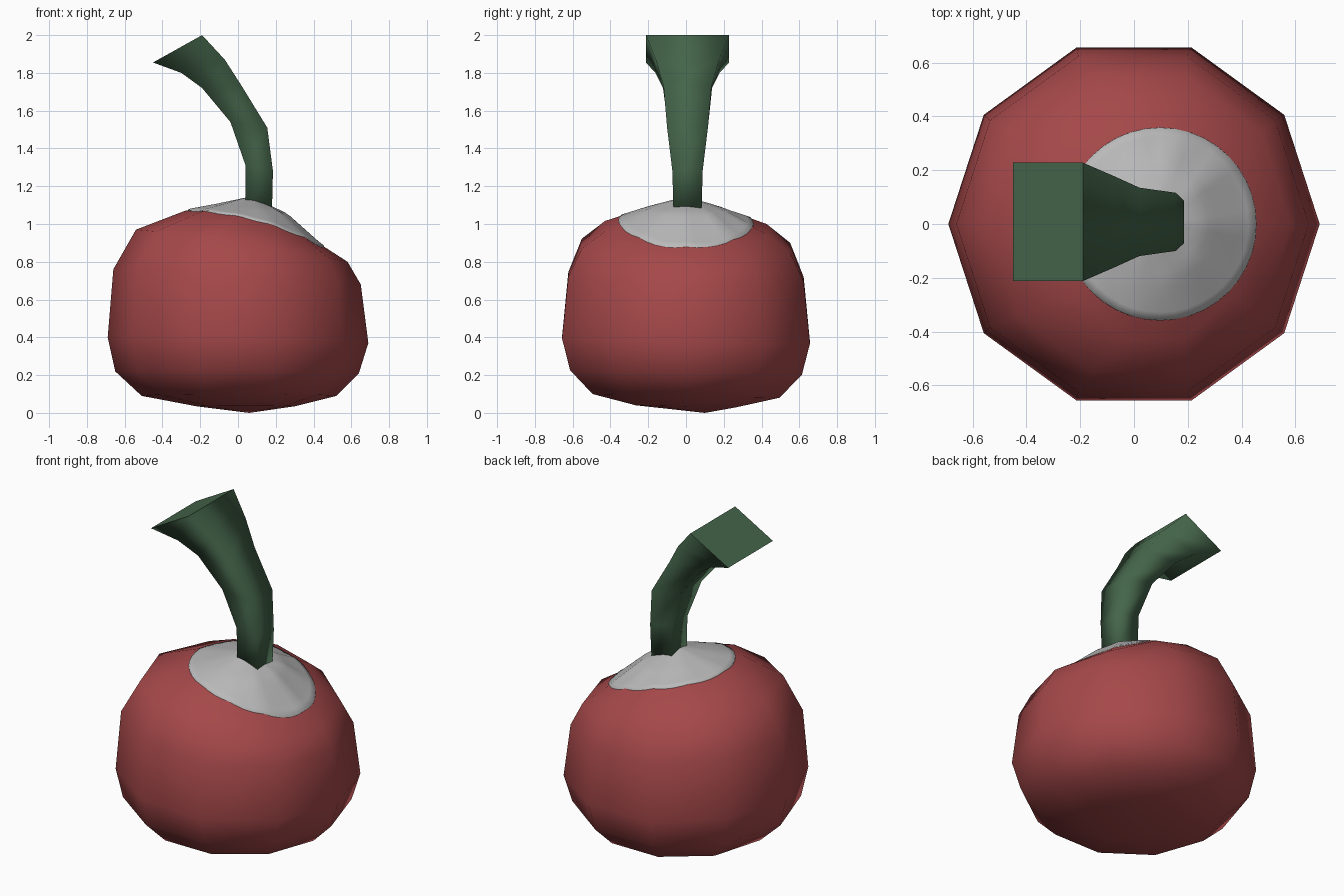
import bpy, bmesh
from math import cos, sin, pi
from mathutils import Vector
from mathutils.bvhtree import BVHTree

cube = bpy.data.objects.get("Cube")
if cube:
    bpy.data.objects.remove(cube, do_unlink=True)


def material(name, rgb):
    mat = bpy.data.materials.new(name)
    mat.use_nodes = True
    mat.diffuse_color = (*rgb, 1)
    shader = mat.node_tree.nodes["Principled BSDF"]
    shader.inputs["Base Color"].default_value = (*rgb, 1)
    shader.inputs["Roughness"].default_value = 0.8
    return mat


def bridge(bm, a, b):
    """Join two vertex rings; a ring of one vertex acts as a pole."""
    n = max(len(a), len(b))
    for i in range(n):
        j = (i + 1) % n
        if len(a) == 1:
            bm.faces.new((a[0], b[j], b[i]))
        elif len(b) == 1:
            bm.faces.new((a[i], a[j], b[0]))
        else:
            bm.faces.new((a[i], a[j], b[j], b[i]))


def loft(rings):
    bm = bmesh.new()
    loops = [[bm.verts.new(p) for p in ring] for ring in rings]
    for a, b in zip(loops, loops[1:]):
        bridge(bm, a, b)
    return bm, loops


def finish(bm, name, mat):
    bmesh.ops.recalc_face_normals(bm, faces=bm.faces)
    for f in bm.faces:
        f.smooth = True
    mesh = bpy.data.meshes.new(name)
    bm.to_mesh(mesh)
    obj = bpy.data.objects.new(name, mesh)
    bpy.context.collection.objects.link(obj)
    mesh.materials.append(mat)
    return obj


red = material("berry red", (0.38, 0.065, 0.068))
grey = material("pale grey", (0.49, 0.49, 0.49))
green = material("stem green", (0.058, 0.128, 0.068))

# Fruit body: ten-sided tilted rings (left x, left z, right x, right z, y radius)
SIDES = 10
profile = [
    (-0.22, 0.035, 0.30, 0.035, 0.28),
    (-0.51, 0.09, 0.52, 0.09, 0.52),
    (-0.65, 0.22, 0.64, 0.21, 0.645),
    (-0.69, 0.40, 0.69, 0.37, 0.69),
    (-0.66, 0.76, 0.65, 0.68, 0.655),
    (-0.54, 0.97, 0.58, 0.80, 0.58),
    (-0.28, 1.07, 0.44, 0.89, 0.45),
    (-0.12, 1.10, 0.26, 1.05, 0.22),
]


def tilted_ring(x0, z0, x1, z1, ry):
    ring = []
    for k in range(SIDES):
        a = 2 * pi * k / SIDES
        t = (1 + cos(a)) / 2
        y = ry * sin(a)
        ring.append((x0 + (x1 - x0) * t, y, z0 + (z1 - z0) * t - 0.02 * y))
    return ring


rings = [[(0.06, 0.1, 0)]] + [tilted_ring(*p) for p in profile] + [[(0.07, 0, 1.14)]]
body, _ = loft(rings)
bmesh.ops.recalc_face_normals(body, faces=body.faces)
surface = BVHTree.FromBMesh(body)
finish(body, "fruit_body", red)

# Pale cap: a thin round skin draped on top of the fruit
CENTRE, RADIUS, STEPS, SEGMENTS = 0.097, 0.358, 12, 40


def drape(r, a, lift):
    x, y = CENTRE + r * cos(a), r * sin(a)
    hit = surface.ray_cast(Vector((x, y, 3)), Vector((0, 0, -1)))[0]
    return (x, y, hit.z + lift)


angles = [2 * pi * k / SEGMENTS for k in range(SEGMENTS)]
cap_rings = [[drape(0, 0, 0.006)]]
for s in range(1, STEPS + 1):
    cap_rings.append([drape(RADIUS * s / STEPS, a, 0.006) for a in angles])
cap_rings.append([drape(RADIUS + 0.001, a, -0.003) for a in angles])
cap, _ = loft(cap_rings)
finish(cap, "pale_cap", grey)

# Stem: bent four-sided tube flaring to a flat rectangular end
# (inner x, inner z, inner half width, outer x, outer z, outer half width)
sections = [
    (0.04, 1.08, 0.075, 0.18, 1.08, 0.075),
    (0.04, 1.31, 0.078, 0.185, 1.28, 0.08),
    (-0.04, 1.54, 0.105, 0.155, 1.51, 0.108),
    (-0.19, 1.72, 0.13, 0.02, 1.73, 0.127),
    (-0.30, 1.80, 0.17, -0.07, 1.87, 0.168),
    (-0.45, 1.855, 0.22, -0.19, 2.0, 0.22),
]
MID = 0.008
stem, loops = loft([
    [(xi, MID - wi, zi), (xo, MID - wo, zo), (xo, MID + wo, zo), (xi, MID + wi, zi)]
    for xi, zi, wi, xo, zo, wo in sections
])
stem.faces.new(loops[0])
end = stem.faces.new(loops[-1])
for e in end.edges:
    e.smooth = False
finish(stem, "stem", green)
